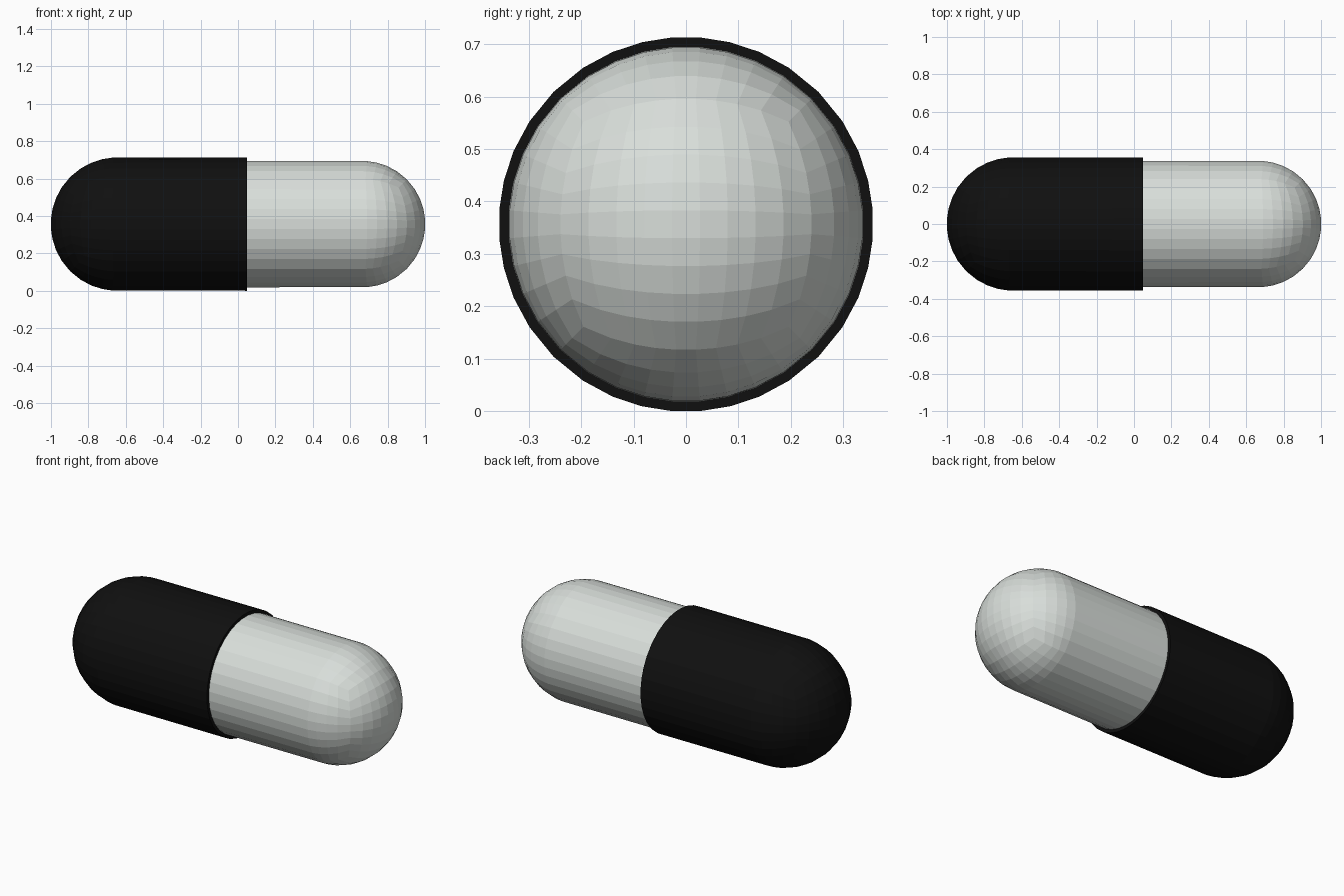
import bpy, bmesh, math

if "Cube" in bpy.data.objects:
    bpy.data.objects.remove(bpy.data.objects["Cube"])

CAP_R, BODY_R, SEAM = 0.3575, 0.339, 0.047
CENTRE_Z = 0.3565


def warp(u):
    # evenly spaced steps on the circle's chord
    return math.tan(math.asin(u * math.sin(math.pi / 4)))


def capsule_half(name, radius, side, colour, lip_radius=None):
    """Quad-sphere dome at x = side, with a straight wall back to the seam."""
    bm = bmesh.new()
    bmesh.ops.create_cube(bm, size=2)
    bmesh.ops.subdivide_edges(bm, edges=bm.edges[:], cuts=8, use_grid_fill=True)
    for v in bm.verts:
        v.co.x, v.co.y, v.co.z = (warp(c) for c in v.co)
        v.co = v.co.normalized() * radius

    # keep the outer half and push its tip out to the end
    bmesh.ops.delete(bm, geom=[v for v in bm.verts if v.co.x * side < 0], context='VERTS')
    shift = 1 - max(abs(v.co.x) for v in bm.verts)
    for v in bm.verts:
        v.co.x += side * shift
        v.co.z += CENTRE_Z

    # straight wall
    def extrude_rim():
        rim = [e for e in bm.edges if e.is_boundary]
        new = bmesh.ops.extrude_edge_only(bm, edges=rim)["geom"]
        return [g for g in new if isinstance(g, bmesh.types.BMVert)]

    # level the wall's rim to a true circle of the full radius
    for v in extrude_rim():
        v.co.x = SEAM
        k = radius / math.hypot(v.co.y, v.co.z - CENTRE_Z)
        v.co.y *= k
        v.co.z = CENTRE_Z + (v.co.z - CENTRE_Z) * k

    # flat lip closing the step
    if lip_radius:
        k = lip_radius / radius
        for v in extrude_rim():
            v.co.y *= k
            v.co.z = CENTRE_Z + (v.co.z - CENTRE_Z) * k

    bmesh.ops.recalc_face_normals(bm, faces=bm.faces[:])
    # open shell: make sure the normals face outwards
    tip = max(bm.faces, key=lambda f: f.calc_center_median().x * side)
    if tip.normal.x * side < 0:
        bmesh.ops.reverse_faces(bm, faces=bm.faces[:])

    mesh = bpy.data.meshes.new(name)
    bm.to_mesh(mesh)
    bm.free()
    mat = bpy.data.materials.new(name + "_colour")
    mat.diffuse_color = colour
    mat.use_nodes = True
    mat.node_tree.nodes["Principled BSDF"].inputs["Base Color"].default_value = mat.diffuse_color
    mesh.materials.append(mat)
    obj = bpy.data.objects.new(name, mesh)
    bpy.context.collection.objects.link(obj)
    return obj


# wider dark half and narrower pale half
capsule_half("capsule_cap", CAP_R, -1, (0.005, 0.005, 0.005, 1), lip_radius=BODY_R)
capsule_half("capsule_body", BODY_R, 1, (0.69, 0.73, 0.70, 1))
